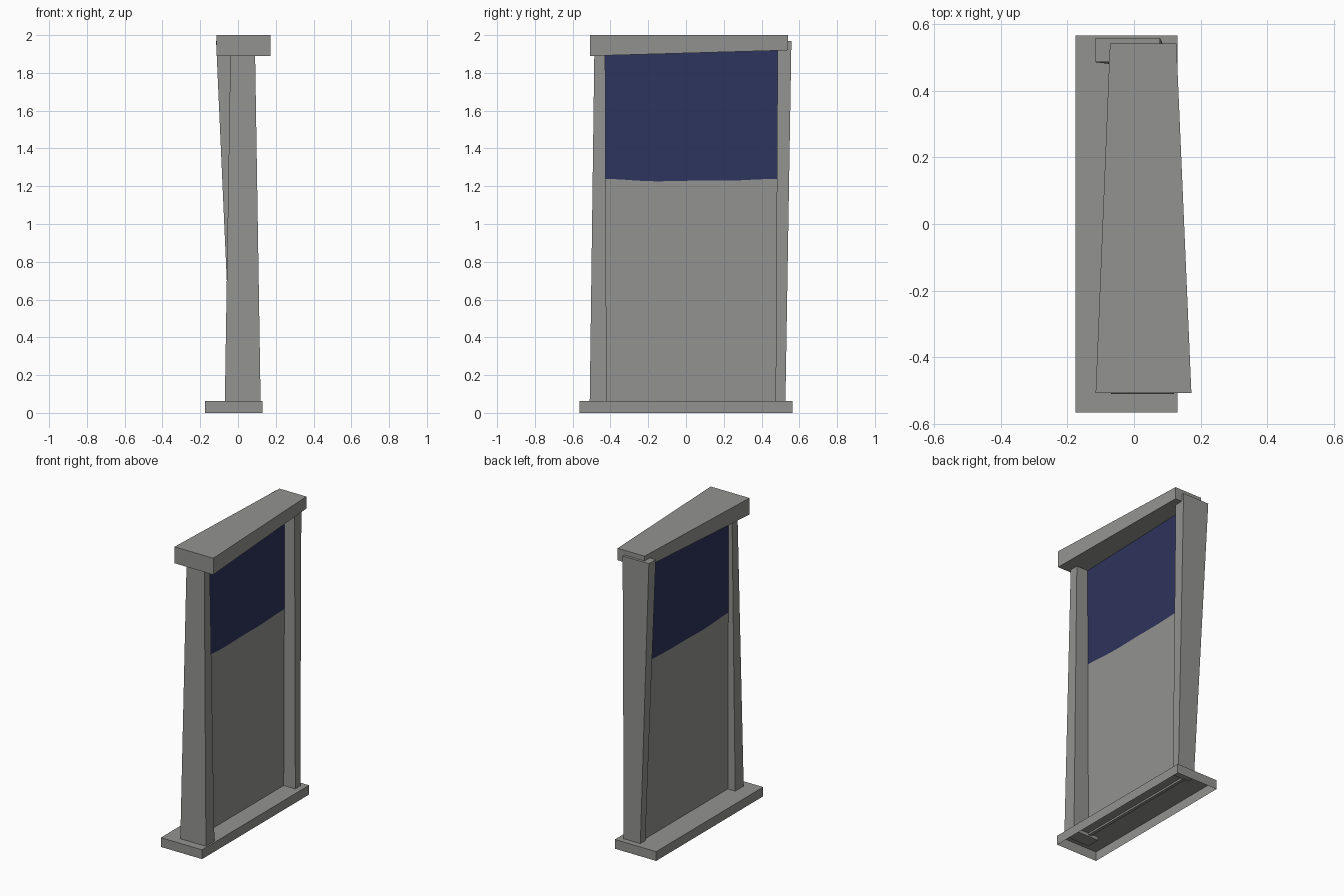
import bpy
import bmesh
import math

if "Cube" in bpy.data.objects:
    bpy.data.objects.remove(bpy.data.objects["Cube"])


def material(name, rgb):
    m = bpy.data.materials.new(name)
    m.diffuse_color = (*rgb, 1.0)
    m.use_nodes = True
    m.node_tree.nodes["Principled BSDF"].inputs["Base Color"].default_value = m.diffuse_color
    return m


STONE = material("stone grey", (0.29, 0.29, 0.28))
BLUE = material("dark blue", (0.027, 0.035, 0.11))


def finish(name, bm, mats):
    bmesh.ops.recalc_face_normals(bm, faces=bm.faces[:])
    mesh = bpy.data.meshes.new(name)
    bm.to_mesh(mesh)
    bm.free()
    for m in mats:
        mesh.materials.append(m)
    ob = bpy.data.objects.new(name, mesh)
    bpy.context.collection.objects.link(ob)
    return ob


def loft(name, ring_a, ring_b, cap_a=True):
    """Tapered block between two four-cornered rings."""
    bm = bmesh.new()
    a = [bm.verts.new(p) for p in ring_a]
    b = [bm.verts.new(p) for p in ring_b]
    for i in range(4):
        j = (i + 1) % 4
        bm.faces.new((a[i], a[j], b[j], b[i]))
    bm.faces.new(b)
    if cap_a:
        bm.faces.new(a[::-1])
    return finish(name, bm, [STONE])


def flat_ring(x0, x1, y0, y1, z):
    return [(x0, y0, z), (x1, y0, z), (x1, y1, z), (x0, y1, z)]


def end_ring(x0, x1, y, z0, z1):
    return [(x0, y, z0), (x1, y, z0), (x1, y, z1), (x0, y, z1)]


# Threshold slab, open underneath
loft("threshold", flat_ring(-0.175, 0.13, -0.565, 0.565, 0.0),
     flat_ring(-0.175, 0.13, -0.565, 0.565, 0.062), cap_a=False)

# Front post narrows upward, back post leans and widens upward
loft("front_post", flat_ring(-0.07, 0.12, -0.51, -0.42, 0.04),
     flat_ring(-0.04, 0.09, -0.485, -0.428, 1.93))
loft("back_post", flat_ring(-0.03, 0.092, 0.474, 0.526, 0.04),
     flat_ring(-0.116, 0.078, 0.485, 0.558, 1.968))

# Lintel tapers toward the back
loft("lintel", end_ring(-0.115, 0.172, -0.507, 1.89, 2.0),
     end_ring(-0.072, 0.127, 0.541, 1.92, 2.0))

# Door panel: columns split at a gently wavy line, upper part blue
COLS, Y0, Y1 = 24, -0.44, 0.49
bm = bmesh.new()
rows = []
for x in (-0.015, 0.006):
    grid = []
    for i in range(COLS + 1):
        t = i / COLS
        y = Y0 + (Y1 - Y0) * t
        split = 1.231 + 0.005 * math.cos(t * math.tau * 1.1) \
            + 0.003 * math.cos(t * math.tau * 2)
        grid.append([bm.verts.new((x, y, z)) for z in (0.05, split, 1.94)])
    rows.append(grid)
    for i in range(COLS):
        for k in range(2):
            f = bm.faces.new((grid[i][k], grid[i + 1][k],
                              grid[i + 1][k + 1], grid[i][k + 1]))
            f.material_index = k
left, right = rows
for i in range(COLS):            # bottom and top edges
    for k in (0, 2):
        f = bm.faces.new((left[i][k], left[i + 1][k],
                          right[i + 1][k], right[i][k]))
        f.material_index = k // 2
for i in (0, COLS):              # side edges
    for k in range(2):
        f = bm.faces.new((left[i][k], left[i][k + 1],
                          right[i][k + 1], right[i][k]))
        f.material_index = k
finish("door_panel", bm, [STONE, BLUE])
